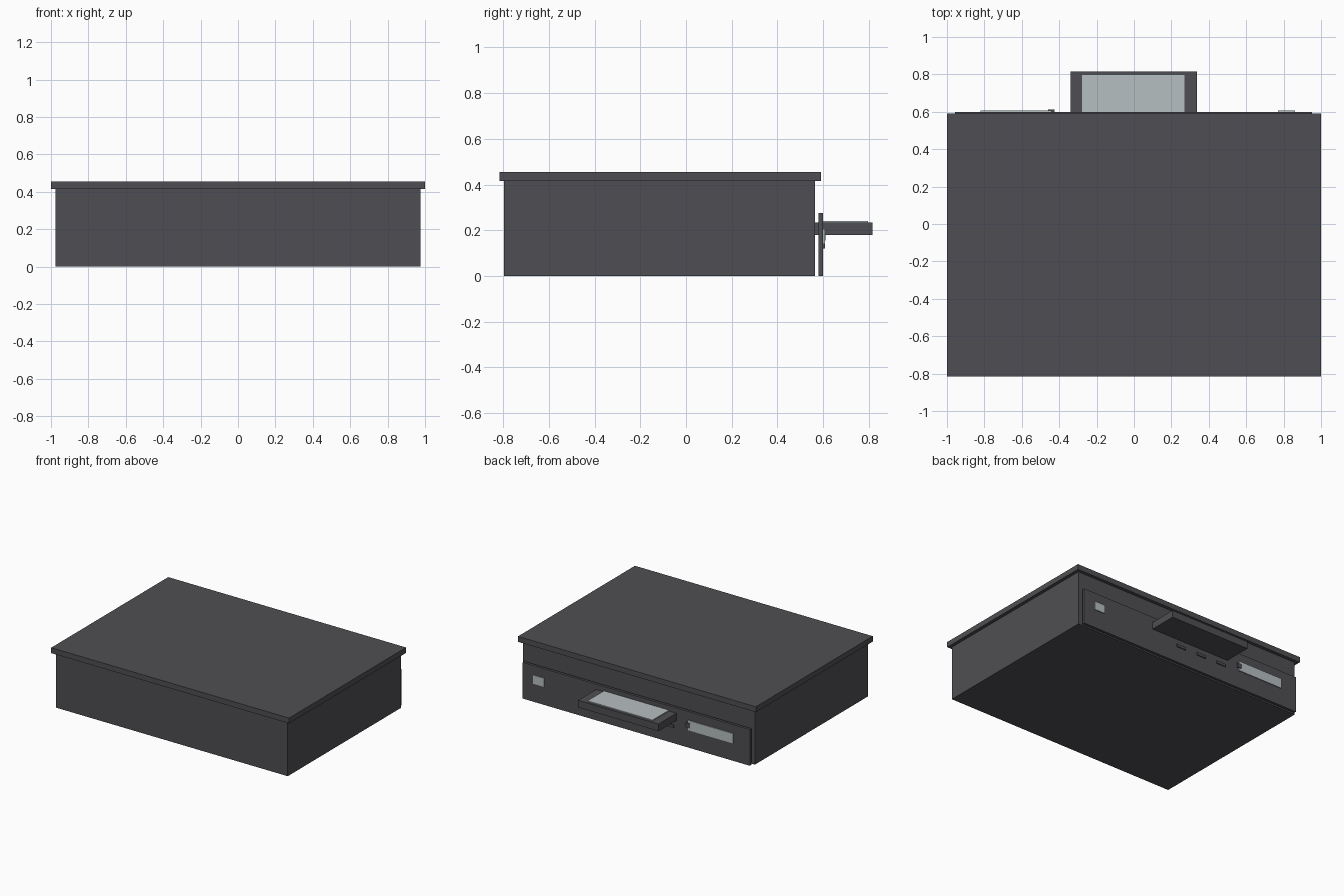
import bpy
import bmesh

cube = bpy.data.objects.get("Cube")
if cube:
    bpy.data.objects.remove(cube, do_unlink=True)


def make_material(name, rgb):
    mat = bpy.data.materials.new(name)
    mat.use_nodes = True
    colour = (*rgb, 1)
    mat.diffuse_color = colour
    mat.node_tree.nodes["Principled BSDF"].inputs["Base Color"].default_value = colour
    return mat


dark = make_material("charcoal", (0.078, 0.076, 0.085))
light = make_material("pale grey", (0.47, 0.52, 0.53))


def box(name, x, y, z, mat):
    """Box from (min, max) ranges along each axis."""
    bm = bmesh.new()
    bmesh.ops.create_cube(bm, size=1)
    for v in bm.verts:
        v.co = [r[0] if c < 0 else r[1] for c, r in zip(v.co, (x, y, z))]
    mesh = bpy.data.meshes.new(name)
    bm.to_mesh(mesh)
    bm.free()
    mesh.materials.append(mat)
    obj = bpy.data.objects.new(name, mesh)
    bpy.context.collection.objects.link(obj)
    return obj


# Case and overhanging lid
box("body", (-0.975, 0.975), (-0.795, 0.565), (0, 0.415), dark)
box("lid", (-1, 1), (-0.815, 0.59), (0.415, 0.456), dark)

# Separate panel standing just off the back
box("back_panel", (-0.957, 0.953), (0.58, 0.60), (0, 0.275), dark)

# Open tray with its pale inlay
box("tray", (-0.34, 0.336), (0.565, 0.815), (0.18, 0.234), dark)
box("tray_inlay", (-0.277, 0.27), (0.6, 0.797), (0.232, 0.241), light)

# Pale plates on the panel, and a small latch at the end of the long one
box("long_plate", (-0.82, -0.44), (0.599, 0.607), (0.135, 0.21), light)
box("plate_latch", (-0.46, -0.425), (0.599, 0.611), (0.155, 0.19), dark)
box("small_plate", (0.77, 0.86), (0.599, 0.607), (0.14, 0.205), light)

# Row of buttons below the tray
for i in range(3):
    x = 0.08 - 0.18 * i
    box(f"button_{i + 1}", (x - 0.04, x + 0.04), (0.599, 0.608), (0.12, 0.14), dark)
